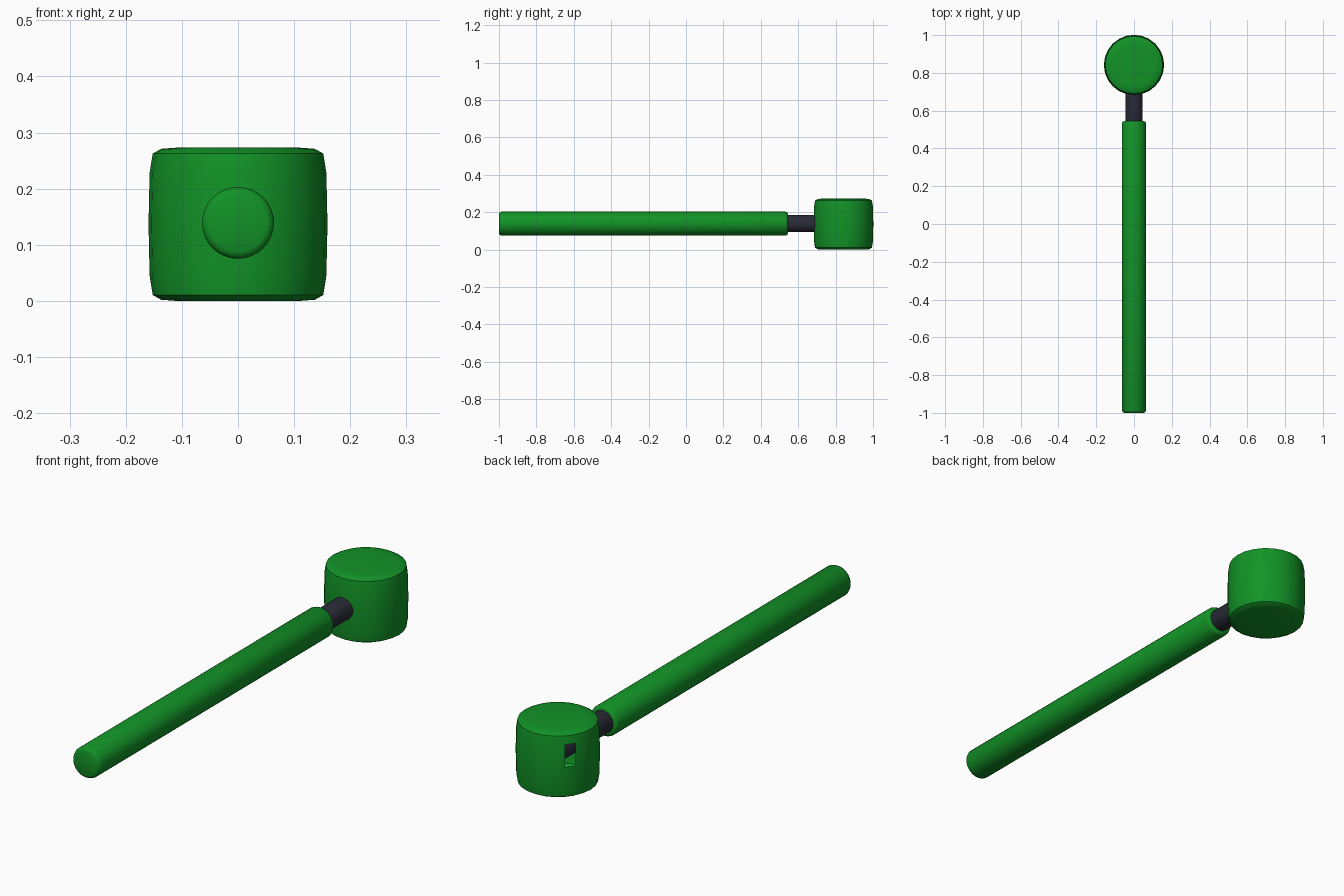
import bpy, bmesh, math
from mathutils import Matrix

cube = bpy.data.objects.get("Cube")
if cube:
    bpy.data.objects.remove(cube, do_unlink=True)


def material(name, rgb):
    mat = bpy.data.materials.new(name)
    mat.use_nodes = True
    mat.diffuse_color = (*rgb, 1)
    bsdf = mat.node_tree.nodes["Principled BSDF"]
    bsdf.inputs["Base Color"].default_value = (*rgb, 1)
    return mat


green = material("green", (0.006, 0.29, 0.02))
charcoal = material("charcoal", (0.024, 0.024, 0.04))

# Turn points that run along the local z axis
TO_Y = Matrix.Rotation(-math.pi / 2, 4, 'X')


def lathe(name, profile, sides, matrix, mat, missing=None):
    """Spin (radius, height) points; missing = (row, column) face to leave open."""
    bm = bmesh.new()
    rings = []
    for r, h in profile:
        rings.append([bm.verts.new((r * math.cos(math.tau * i / sides),
                                    r * math.sin(math.tau * i / sides), h))
                      for i in range(sides)])
    for row in range(len(rings) - 1):
        a, b = rings[row], rings[row + 1]
        for i in range(sides):
            if (row, i) != missing:
                j = (i + 1) % sides
                bm.faces.new((a[i], a[j], b[j], b[i]))
    bm.faces.new(rings[0][::-1])
    bm.faces.new(rings[-1])
    bm.transform(matrix)
    mesh = bpy.data.meshes.new(name)
    bm.to_mesh(mesh)
    bm.free()
    mesh.materials.append(mat)
    obj = bpy.data.objects.new(name, mesh)
    bpy.context.collection.objects.link(obj)
    bpy.ops.object.select_all(action='DESELECT')
    obj.select_set(True)
    bpy.context.view_layer.objects.active = obj
    bpy.ops.object.shade_smooth_by_angle(angle=math.radians(50))
    return obj


def rod(name, start, end, radius, bevel, sides, mat):
    """Round bar along y with softened ends."""
    half = [(radius - bevel, 0), (radius - bevel * 0.3, bevel * 0.3), (radius, bevel)]
    length = end - start
    profile = half + [(r, length - h) for r, h in reversed(half)]
    matrix = Matrix.Translation((0, start, AXIS_Z)) @ TO_Y
    return lathe(name, profile, sides, matrix, mat)


AXIS_Z = 0.139

# Long grip and the thinner neck that runs into the head
rod("handle", -1.0, 0.545, 0.064, 0.013, 32, green)
rod("neck", 0.5, 0.87, 0.046, 0.002, 32, charcoal)

# Barrel-shaped hollow head with one small open slot in its side
upper = [(0.1595, 0), (0.1575, 0.092), (0.152, 0.126), (0.137, 0.1345), (0.11, 0.1365)]
barrel = [(r, -h) for r, h in reversed(upper)] + upper[1:]
lathe("head", barrel, 24, Matrix.Translation((0, 0.842, 0.1365)), green,
      missing=(len(upper) - 1, 9))
